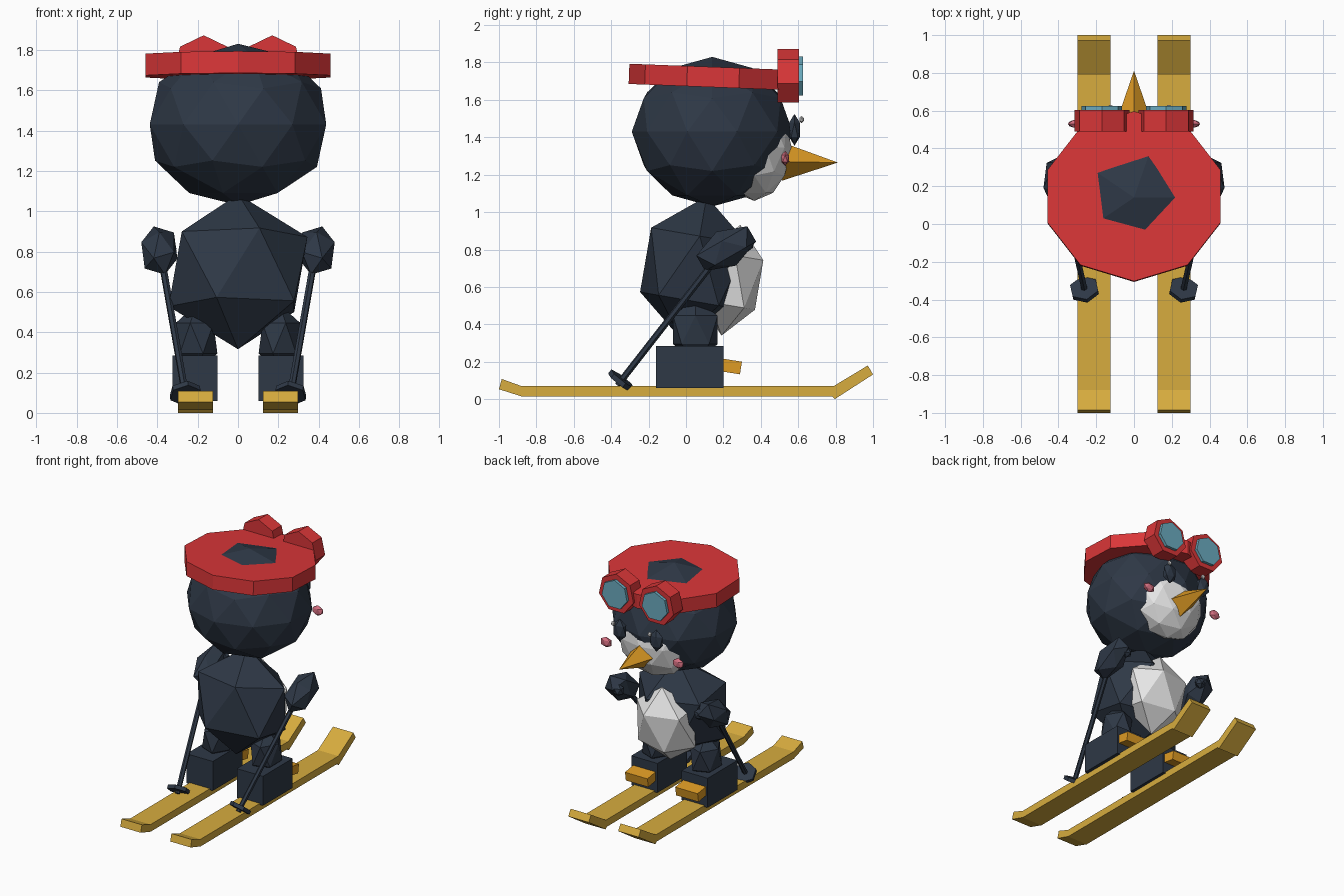
import bpy, bmesh, math
from mathutils import Matrix, Vector, Euler

if "Cube" in bpy.data.objects:
    bpy.data.objects.remove(bpy.data.objects["Cube"])


def material(name, rgb):
    m = bpy.data.materials.new(name)
    lin = [((c / 255 + 0.055) / 1.055) ** 2.4 for c in rgb]
    m.diffuse_color = (*lin, 1)
    m.use_nodes = True
    m.node_tree.nodes["Principled BSDF"].inputs["Base Color"].default_value = m.diffuse_color
    return m


SLATE = material("slate", (46, 56, 70))
WHITE = material("white", (230, 230, 230))
RED = material("red", (218, 54, 56))
GOLD = material("gold", (215, 172, 62))
ORANGE = material("orange", (222, 155, 36))
PINK = material("pink", (214, 112, 130))
LENS = material("lens_blue", (108, 172, 192))


def finish(name, bm, mat):
    bmesh.ops.recalc_face_normals(bm, faces=bm.faces)
    mesh = bpy.data.meshes.new(name)
    bm.to_mesh(mesh)
    bm.free()
    mesh.materials.append(mat)
    ob = bpy.data.objects.new(name, mesh)
    bpy.context.collection.objects.link(ob)
    return ob


def place(loc, rot=(0, 0, 0), scale=(1, 1, 1), side=1):
    """Transform, mirrored across x when side is -1."""
    m = Matrix.LocRotScale(Vector(loc), Euler([math.radians(a) for a in rot]), Vector(scale))
    return Matrix.Diagonal((side, 1, 1, 1)) @ m


def ball(name, mat, loc, scale, rot=(0, 0, 0), sub=1, side=1):
    bm = bmesh.new()
    bmesh.ops.create_icosphere(bm, subdivisions=sub, radius=1,
                               matrix=place(loc, rot, scale, side))
    return finish(name, bm, mat)


def box(name, mat, loc, size, rot=(0, 0, 0), side=1):
    bm = bmesh.new()
    bmesh.ops.create_cube(bm, size=1, matrix=place(loc, rot, size, side))
    return finish(name, bm, mat)


def rod(name, mat, a, b, r1, r2, sides, spin=0, side=1, stretch=(1, 1, 1)):
    """Cylinder or cone from point a to point b."""
    a, b = Vector(a), Vector(b)
    d = b - a
    m = (Matrix.Diagonal((side, 1, 1, 1)) @ Matrix.Translation((a + b) / 2)
         @ d.to_track_quat('Z', 'Y').to_matrix().to_4x4()
         @ Matrix.Diagonal((*stretch, 1)) @ Matrix.Rotation(math.radians(spin), 4, 'Z'))
    bm = bmesh.new()
    bmesh.ops.create_cone(bm, cap_ends=True, segments=sides, radius1=r1, radius2=r2,
                          depth=d.length, matrix=m)
    if r2 == 0:
        bmesh.ops.remove_doubles(bm, verts=bm.verts, dist=1e-5)
    return finish(name, bm, mat)


def ring_disc(name, mat, loc, rx, ry, height, sides, tilt):
    """Flat many-sided disc with a vertex on the y axis."""
    bm = bmesh.new()
    vs = []
    for i in range(sides):
        t = 2 * math.pi * i / sides - math.pi / 2
        vs.append(bm.verts.new((rx * math.cos(t), ry * math.sin(t), -height / 2)))
    face = bm.faces.new(vs)
    ext = bmesh.ops.extrude_face_region(bm, geom=[face])["geom"]
    bmesh.ops.translate(bm, vec=(0, 0, height),
                        verts=[g for g in ext if isinstance(g, bmesh.types.BMVert)])
    bm.transform(place(loc, (tilt, 0, 0)))
    return finish(name, bm, mat)


def ski(name, side):
    """Side profile with raised ends, extruded across its width."""
    profile = [(-1.0, 0.053), (-0.88, 0.015), (0.78, 0.015), (0.795, 0.0), (1.0, 0.132),
               (0.972, 0.18), (0.79, 0.07), (-0.88, 0.07), (-0.985, 0.108)]
    bm = bmesh.new()
    a = [bm.verts.new((side * 0.125, y, z)) for y, z in profile]
    b = [bm.verts.new((side * 0.298, y, z)) for y, z in profile]
    bm.faces.new(a)
    bm.faces.new(b)
    for i in range(len(a)):
        j = (i + 1) % len(a)
        bm.faces.new((a[i], a[j], b[j], b[i]))
    return finish(name, bm, GOLD)


# Head, face and body
ball("head", SLATE, (0, 0.14, 1.43), (0.46, 0.43, 0.40), sub=2)
ball("face_patch", WHITE, (0, 0.365, 1.345), (0.29, 0.2, 0.285), sub=2)
ball("body", SLATE, (0, 0.044, 0.70), (0.385, 0.31, 0.39), rot=(-9.8, 0, 0))
ball("belly", WHITE, (0, 0.24, 0.636), (0.26, 0.18, 0.30), rot=(-9.6, 0, 0))
rod("beak", ORANGE, (0, 0.515, 1.27), (0, 0.812, 1.265), 0.102, 0, 4)

# Headband strap
ring_disc("goggle_strap", RED, (0, 0.145, 1.722), 0.482, 0.45, 0.108, 10, -2.2)

for s, tag in ((1, "right"), (-1, "left")):
    # Goggles
    for part, mat, y0, y1, r in (("goggle_rim", RED, 0.49, 0.603, 0.15),
                                 ("goggle_lens", LENS, 0.59, 0.625, 0.11)):
        bm = bmesh.new()
        rings = []
        for y in (y0, y1):
            rings.append([bm.verts.new((s * (0.17 + r * math.sin(2 * math.pi * i / 7)), y,
                                        1.722 + r * math.cos(2 * math.pi * i / 7)))
                          for i in range(7)])
        for rg in rings:
            bm.faces.new(rg)
        for i in range(7):
            j = (i + 1) % 7
            bm.faces.new((rings[0][i], rings[0][j], rings[1][j], rings[1][i]))
        finish(f"{part}_{tag}", bm, mat)

    # Eyes and cheeks
    ball(f"eye_{tag}", SLATE, (0.155, 0.58, 1.44), (0.058, 0.034, 0.085), side=s)
    ball(f"eye_glint_{tag}", WHITE, (s * 0.155 + 0.03, 0.618, 1.495), (0.017, 0.014, 0.019))
    ball(f"cheek_{tag}", PINK, (0.305, 0.53, 1.287), (0.05, 0.024, 0.04), side=s)

    # Arms, hands and ski poles
    ball(f"arm_{tag}", SLATE, (0.39, 0.215, 0.805), (0.1, 0.185, 0.105), rot=(30, 0, 0), side=s)
    ball(f"hand_{tag}", SLATE, (0.345, 0.325, 0.83), (0.045, 0.04, 0.045), side=s)
    low, high = Vector((0.258, -0.365, 0.075)), Vector((0.385, 0.2, 0.80))
    rod(f"ski_pole_{tag}", SLATE, low, high, 0.018, 0.018, 6, side=s)
    up = (high - low).normalized()
    mid = low + up * 0.03
    rod(f"pole_basket_{tag}", SLATE, mid - up * 0.014, mid + up * 0.014, 0.08, 0.08, 6, side=s)

    # Legs, boots, feet and skis
    ball(f"leg_{tag}", SLATE, (0.205, 0.05, 0.37), (0.115, 0.14, 0.17), side=s)
    box(f"boot_{tag}", SLATE, (0.213, 0.02, 0.172), (0.222, 0.36, 0.225), side=s)
    box(f"foot_{tag}", ORANGE, (0.213, 0.19, 0.183), (0.19, 0.21, 0.068), rot=(-9, 0, 0), side=s)
    ski(f"ski_{tag}", s)
